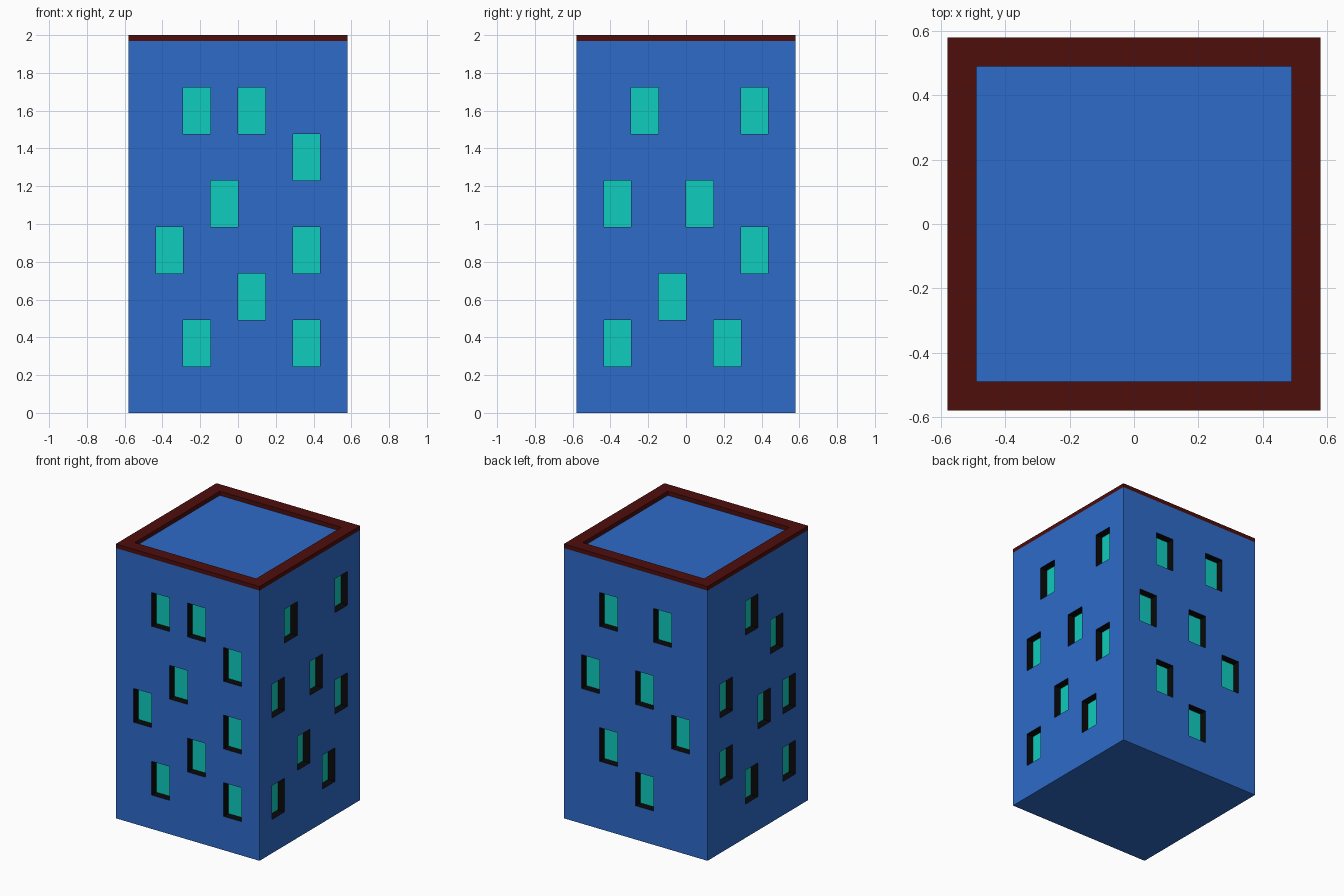
import bpy, bmesh
from math import radians
from mathutils import Matrix, Vector

if "Cube" in bpy.data.objects:
    bpy.data.objects.remove(bpy.data.objects["Cube"])

HALF, TOP, HEIGHT = 0.58, 1.97, 2.0   # half width, roof level, rim top
INNER, DEPTH, N = 0.49, 0.055, 8      # rim inner half, window recess, cells per side
CW, CH = 2 * HALF / N, TOP / N


def material(name, rgb):
    m = bpy.data.materials.new(name)
    m.diffuse_color = (*rgb, 1)
    m.use_nodes = True
    m.node_tree.nodes["Principled BSDF"].inputs["Base Color"].default_value = m.diffuse_color
    return m


wall = material("wall_blue", (0.027, 0.147, 0.584))
reveal = material("reveal_black", (0.003, 0.003, 0.003))
pane = material("pane_teal", (0.005, 0.604, 0.51))
trim = material("rim_brown", (0.074, 0.0044, 0.0037))


def quad(bm, pts, mat=0):
    bm.faces.new([bm.verts.new(p) for p in pts]).material_index = mat


def finish(bm, name, mats):
    bmesh.ops.remove_doubles(bm, verts=bm.verts, dist=1e-4)
    mesh = bpy.data.meshes.new(name)
    bm.to_mesh(mesh)
    bm.free()
    for m in mats:
        mesh.materials.append(m)
    obj = bpy.data.objects.new(name, mesh)
    bpy.context.collection.objects.link(obj)
    return obj


def square(h, z):
    return [Vector(p) for p in ((-h, -h, z), (h, -h, z), (h, h, z), (-h, h, z))]


# Windows per side, as row: columns counted from the left seen from outside
sides = [
    {6: (2, 4), 5: (6,), 4: (3,), 3: (1, 6), 2: (4,), 1: (2, 6)},   # front
    {6: (2, 6), 4: (1, 4), 3: (6,), 2: (3,), 1: (1, 5)},            # right
    {6: (2, 5), 4: (1, 4), 3: (6,), 2: (2,), 1: (4,)},              # back
    {6: (3,), 5: (5,), 4: (1,), 3: (4, 6), 2: (1,), 1: (3, 6)},     # left
]

# Tower body: gridded walls with recessed windows, flat roof and floor
bm = bmesh.new()
for s, windows in enumerate(sides):
    turn = Matrix.Rotation(radians(90 * s), 3, 'Z')
    for r in range(N):
        for c in range(N):
            u, v = -HALF + c * CW, r * CH
            corners = ((u, v), (u + CW, v), (u + CW, v + CH), (u, v + CH))
            outer = [turn @ Vector((x, -HALF, z)) for x, z in corners]
            if c not in windows.get(r, ()):
                quad(bm, outer)
                continue
            inner = [turn @ Vector((x, -HALF + DEPTH, z)) for x, z in corners]
            quad(bm, inner, 2)
            for i in range(4):
                j = (i + 1) % 4
                quad(bm, (outer[i], outer[j], inner[j], inner[i]), 1)
quad(bm, square(HALF, TOP))
quad(bm, square(HALF, 0)[::-1])
finish(bm, "tower_body", [wall, reveal, pane])

# Roof rim: square frame standing on the roof edge
bm = bmesh.new()
ob, ot = square(HALF, TOP), square(HALF, HEIGHT)
ib, it = square(INNER, TOP), square(INNER, HEIGHT)
for i in range(4):
    j = (i + 1) % 4
    quad(bm, (ob[i], ob[j], ot[j], ot[i]))
    quad(bm, (ot[i], ot[j], it[j], it[i]))
    quad(bm, (it[i], it[j], ib[j], ib[i]))
finish(bm, "roof_rim", [trim])
